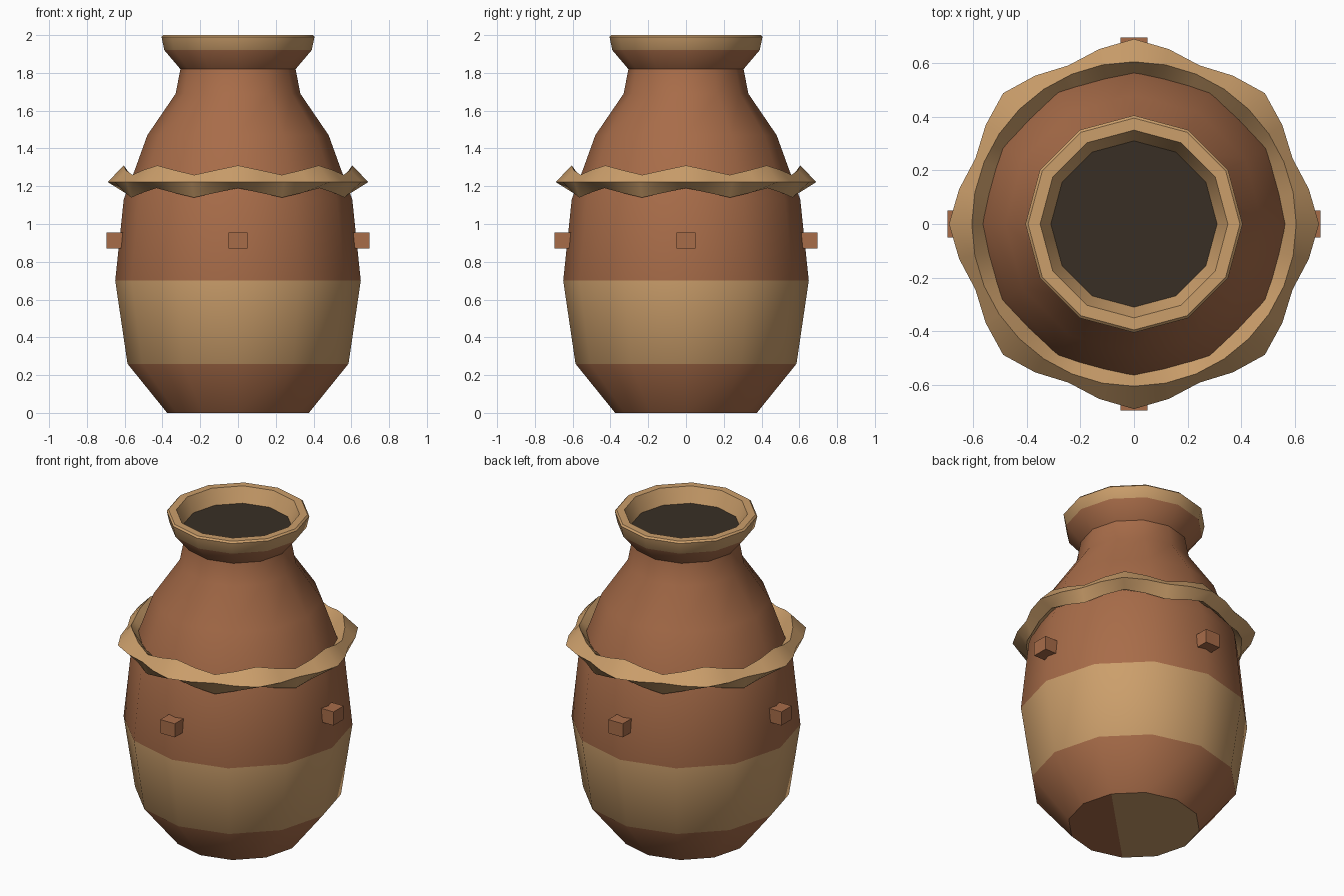
import bpy, bmesh
from math import sin, cos, pi, radians

cube = bpy.data.objects.get("Cube")
if cube:
    bpy.data.objects.remove(cube, do_unlink=True)


def make_material(name, color):
    mat = bpy.data.materials.new(name)
    mat.use_nodes = True
    rgba = (*color, 1)
    mat.diffuse_color = rgba
    mat.node_tree.nodes["Principled BSDF"].inputs["Base Color"].default_value = rgba
    return mat


terracotta = make_material("terracotta", (0.39, 0.15, 0.066))
tan = make_material("tan_glaze", (0.6, 0.345, 0.147))
dark = make_material("dark_contents", (0.04, 0.028, 0.018))


def finish(bm, name, materials, smooth=True):
    bmesh.ops.recalc_face_normals(bm, faces=bm.faces)
    mesh = bpy.data.meshes.new(name)
    bm.to_mesh(mesh)
    bm.free()
    for mat in materials:
        mesh.materials.append(mat)
    obj = bpy.data.objects.new(name, mesh)
    bpy.context.collection.objects.link(obj)
    if smooth:
        bpy.ops.object.select_all(action="DESELECT")
        obj.select_set(True)
        bpy.context.view_layer.objects.active = obj
        bpy.ops.object.shade_smooth_by_angle(angle=radians(40))
    return obj


def ring(bm, radius, z, sides):
    angles = [2 * pi * k / sides for k in range(sides)]
    return [bm.verts.new((radius * cos(a), radius * sin(a), z)) for a in angles]


def bridge(bm, lower, upper, index=0):
    n = len(lower)
    for k in range(n):
        j = (k + 1) % n
        face = bm.faces.new((lower[k], lower[j], upper[j], upper[k]))
        face.material_index = index


# Jar body: twelve-sided lathe, tan belly band and lip
SIDES = 12
profile = [(0.375, 0), (0.585, 0.26), (0.65, 0.7), (0.605, 1.13),
           (0.545, 1.29), (0.48, 1.47), (0.33, 1.69), (0.305, 1.82),
           (0.39, 1.92), (0.405, 1.99), (0.395, 2.0), (0.35, 2.0), (0.31, 1.91)]
bm = bmesh.new()
rings = [ring(bm, r, z, SIDES) for r, z in profile]
for i in range(len(rings) - 1):
    is_tan = i == 1 or profile[i][1] > 1.9
    bridge(bm, rings[i], rings[i + 1], int(is_tan))

# Two-tone underside and dark fill inside the mouth
base = rings[0]
bm.faces.new((base[8:] + base[:2])[::-1]).material_index = 0
bm.faces.new(base[1:9][::-1]).material_index = 1
bm.faces.new(rings[-1]).material_index = 2
finish(bm, "jar_body", [terracotta, tan, dark])

# Wavy shoulder collar: diamond section swept around the jar
STEPS = 32
bm = bmesh.new()
loops = [[], [], [], []]
for k in range(STEPS):
    a = 2 * pi * k / STEPS
    wave = 0.025 * cos(8 * a)
    section = [(0.61, 1.165 + wave), (0.665 + wave, 1.222),
               (0.605, 1.285 + wave), (0.55, 1.22)]
    for loop, (r, z) in zip(loops, section):
        loop.append(bm.verts.new((r * cos(a), r * sin(a), z)))
for i in range(4):
    bridge(bm, loops[i], loops[(i + 1) % 4])
finish(bm, "wavy_collar", [tan])

# Four small lugs around the belly
for i, side in enumerate(("left", "back", "right", "front")):
    a = i * pi / 2
    bm = bmesh.new()
    bmesh.ops.create_cube(bm, size=1)
    bmesh.ops.scale(bm, vec=(0.1, 0.1, 0.085), verts=bm.verts)
    bmesh.ops.translate(bm, vec=(0.645 * cos(a), 0.645 * sin(a), 0.913), verts=bm.verts)
    finish(bm, side + "_lug", [terracotta], smooth=False)
